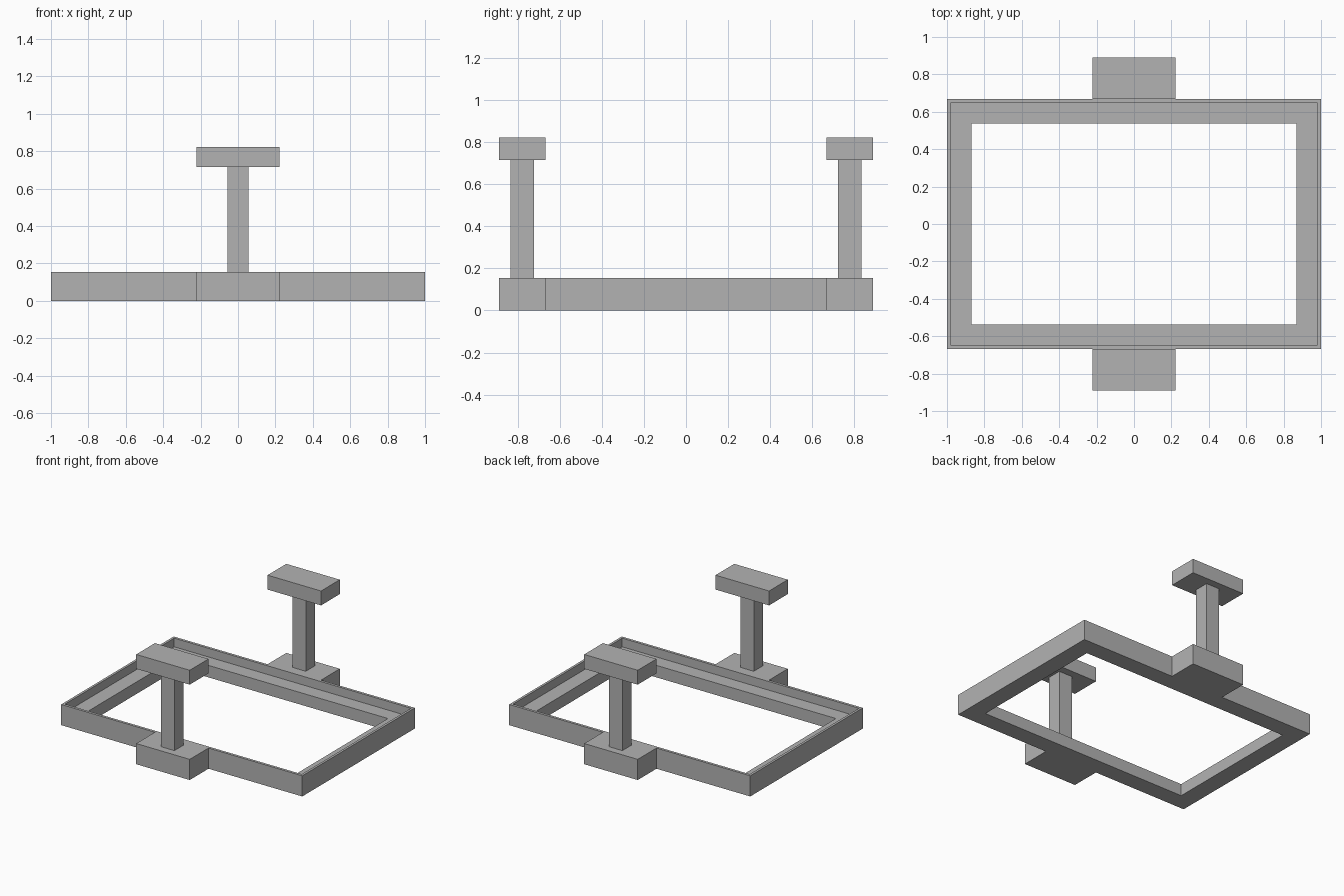
import bpy
import bmesh
from mathutils import Matrix, Vector

cube = bpy.data.objects.get("Cube")
if cube:
    bpy.data.objects.remove(cube, do_unlink=True)

grey = bpy.data.materials.new("plain grey")
grey.use_nodes = True
colour = (0.45, 0.45, 0.45, 1)
grey.diffuse_color = colour
grey.node_tree.nodes["Principled BSDF"].inputs["Base Color"].default_value = colour

BASE_TOP = 0.155
LEDGE = 0.09
CAP_BOTTOM, CAP_TOP = 0.715, 0.823
OUTER, LIP, OPENING = (1.0, 0.667), (0.982, 0.647), (0.868, 0.536)


def finish(bm, name):
    bmesh.ops.recalc_face_normals(bm, faces=bm.faces)
    mesh = bpy.data.meshes.new(name)
    bm.to_mesh(mesh)
    bm.free()
    mesh.materials.append(grey)
    obj = bpy.data.objects.new(name, mesh)
    bpy.context.collection.objects.link(obj)
    return obj


def box(name, half_x, y0, y1, z0, z1):
    bm = bmesh.new()
    place = Matrix.Translation(Vector((0, (y0 + y1) / 2, (z0 + z1) / 2)))
    size = Matrix.Diagonal((2 * half_x, abs(y1 - y0), z1 - z0, 1))
    bmesh.ops.create_cube(bm, size=1, matrix=place @ size)
    return finish(bm, name)


# Rectangular frame with a thin raised lip around a recessed ledge
bm = bmesh.new()
profile = [(OUTER, 0), (OUTER, BASE_TOP), (LIP, BASE_TOP),
           (LIP, LEDGE), (OPENING, LEDGE), (OPENING, 0)]
loops = [[bm.verts.new((sx * half[0], sy * half[1], z))
          for sx, sy in ((-1, -1), (1, -1), (1, 1), (-1, 1))]
         for half, z in profile]
for i, lower in enumerate(loops):
    upper = loops[(i + 1) % len(loops)]
    for j in range(4):
        k = (j + 1) % 4
        bm.faces.new((lower[j], lower[k], upper[k], upper[j]))
finish(bm, "base_frame")

# Foot, post and crossbar on the front and back sides
for side, s in (("front", -1), ("back", 1)):
    box(side + "_foot", 0.222, s * 0.667, s * 0.889, 0, BASE_TOP)
    box(side + "_post", 0.056, s * 0.723, s * 0.834, BASE_TOP, CAP_BOTTOM)
    box(side + "_crossbar", 0.222, s * 0.667, s * 0.889, CAP_BOTTOM, CAP_TOP)
